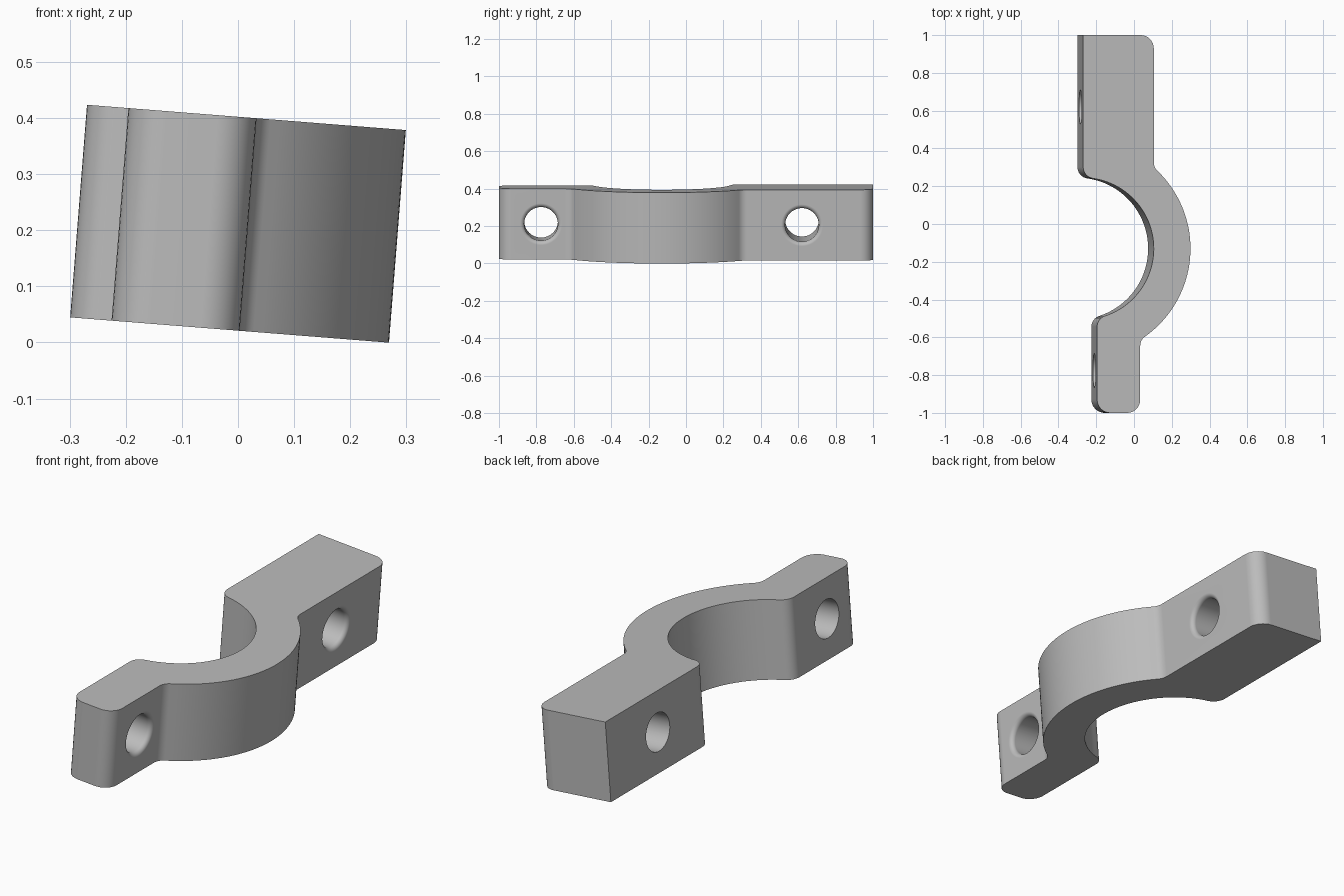
import bpy
import bmesh
from math import sin, cos, pi, atan2, sqrt, radians
from mathutils import Matrix

if "Cube" in bpy.data.objects:
    bpy.data.objects.remove(bpy.data.objects["Cube"])

HALF = 0.19                          # half the clamp width
CX, CY = -0.285, -0.13               # saddle centre
R_IN, R_OUT = 0.375, 0.57
TILT = Matrix.Translation((0, 0, 0.2115)) @ Matrix.Rotation(radians(4.53), 4, 'Y')

steel = bpy.data.materials.new("plain_grey")
steel.use_nodes = True
GREY = (0.5, 0.5, 0.5, 1)
steel.diffuse_color = GREY
steel.node_tree.nodes["Principled BSDF"].inputs["Base Color"].default_value = GREY


def arc(x, y, r, a0, a1, n):
    return [(x + r * cos(a0 + (a1 - a0) * i / n),
             y + r * sin(a0 + (a1 - a0) * i / n)) for i in range(n + 1)]


def blend(line_x, radius, side, f=0.06):
    """Fillet from a straight flank to a saddle arc; also the arc's end angle."""
    dx = line_x + f - CX
    dy = side * sqrt((radius + f) ** 2 - dx * dx)
    to_arc = atan2(-dy, -dx) % (2 * pi)
    return arc(CX + dx, CY + dy, f, pi, to_arc, 8), atan2(dy, dx)


def make_object(name, bm):
    bmesh.ops.recalc_face_normals(bm, faces=bm.faces)
    mesh = bpy.data.meshes.new(name)
    bm.to_mesh(mesh)
    bm.free()
    ob = bpy.data.objects.new(name, mesh)
    bpy.context.collection.objects.link(ob)
    mesh.materials.append(steel)
    return ob


# Clamp outline: long foot, half-round saddle, short foot
LONG_L, LONG_R, SHORT_L, SHORT_R = CX, 0.09, -0.211, 0.018
C = 0.07                             # foot corner radius
in_top, a_top = blend(LONG_L, R_IN, 1)
in_low, a_low = blend(SHORT_L, R_IN, -1)
out_low, b_low = blend(SHORT_R, R_OUT, -1)
out_top, b_top = blend(LONG_R, R_OUT, 1)
outline = ([(LONG_L, 1)] + in_top
           + arc(CX, CY, R_IN, a_top, a_low, 48)[1:-1]
           + in_low[::-1]
           + arc(SHORT_L + C, C - 1, C, pi, 1.5 * pi, 8)
           + arc(SHORT_R - C, C - 1, C, -pi / 2, 0, 8)
           + out_low
           + arc(CX, CY, R_OUT, b_low, b_top, 48)[1:-1]
           + out_top[::-1]
           + arc(LONG_R - C, 1 - C, C, 0, pi / 2, 8))

bm = bmesh.new()
base = bm.faces.new([bm.verts.new((x, y, -HALF)) for x, y in outline])
top = bmesh.ops.extrude_face_region(bm, geom=[base])
bmesh.ops.translate(bm, vec=(0, 0, 2 * HALF),
                    verts=[v for v in top["geom"] if isinstance(v, bmesh.types.BMVert)])
clamp = make_object("saddle_clamp", bm)


# Bolt holes: straight bore with a rounded mouth on the outer face
def bolt_cutter(name, y, face_x, r=0.09, f=0.022, n=64):
    mouth = [(face_x - f + f * sin(t * pi / 12), r + f - f * cos(t * pi / 12))
             for t in range(7)]
    profile = [(-0.4, r)] + mouth + [(face_x + 0.1, r + f)]
    bm = bmesh.new()
    rings = [[bm.verts.new((x, y + q * cos(2 * pi * i / n), q * sin(2 * pi * i / n)))
              for i in range(n)] for x, q in profile]
    for a, b in zip(rings, rings[1:]):
        for i in range(n):
            j = (i + 1) % n
            bm.faces.new((a[i], a[j], b[j], b[i]))
    bm.faces.new(rings[0])
    bm.faces.new(rings[-1])
    ob = make_object(name, bm)
    ob.hide_render = True
    return ob


bpy.context.view_layer.objects.active = clamp
clamp.select_set(True)
for name, y, face_x in (("long_foot_bore", 0.62, LONG_R), ("short_foot_bore", -0.775, SHORT_R)):
    cutter = bolt_cutter(name, y, face_x)
    cut = clamp.modifiers.new(name, 'BOOLEAN')
    cut.operation = 'DIFFERENCE'
    cut.solver = 'EXACT'
    cut.object = cutter
    bpy.ops.object.modifier_apply(modifier=cut.name)
    bpy.data.objects.remove(cutter)

# Lean the part and smooth its rounded faces
clamp.data.transform(TILT)
bpy.ops.object.shade_smooth_by_angle(angle=radians(30))
weighted = clamp.modifiers.new("flat_face_normals", 'WEIGHTED_NORMAL')
weighted.keep_sharp = True
